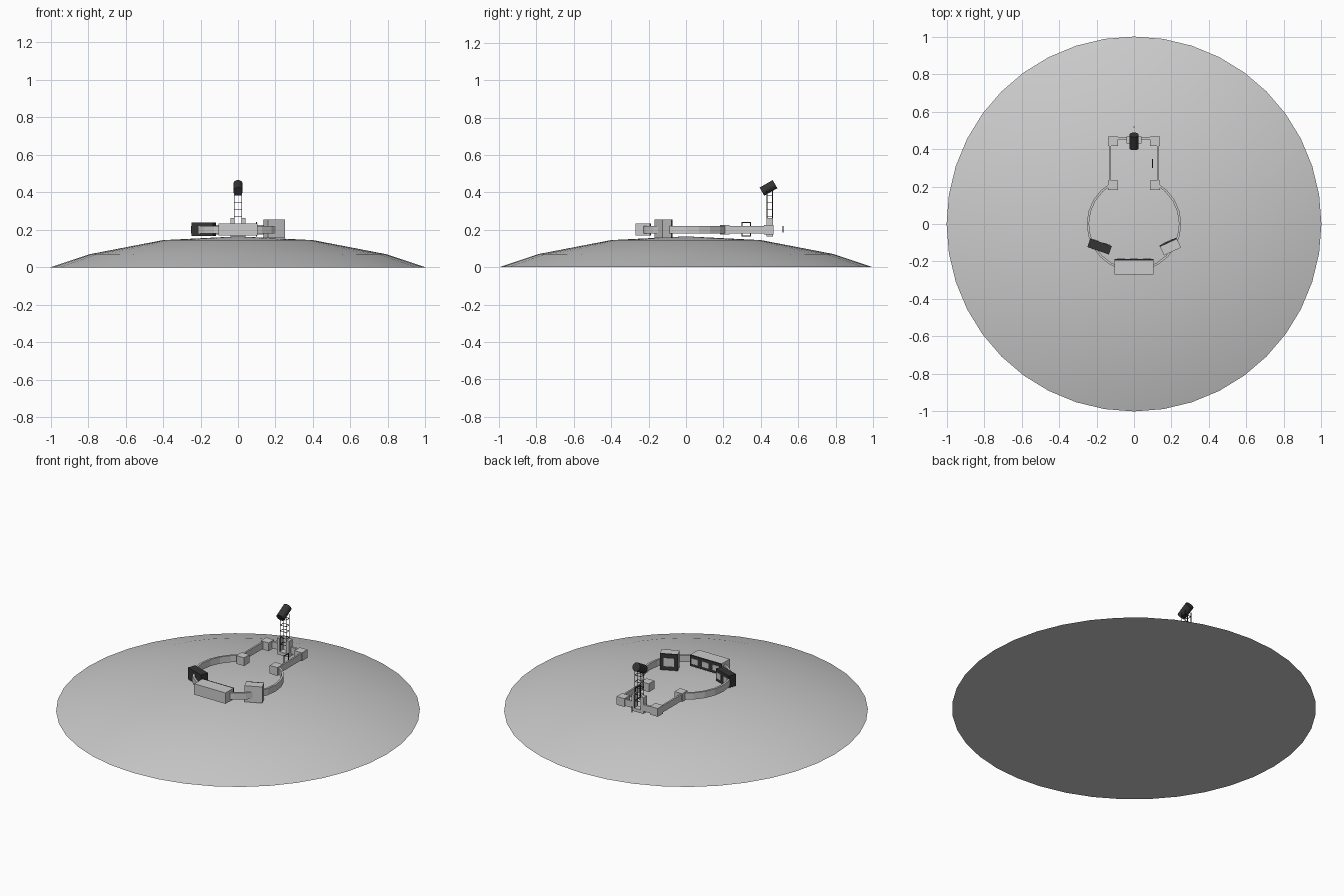
import bpy, bmesh, math
from mathutils import Vector, Matrix

cube = bpy.data.objects.get("Cube")
if cube:
    bpy.data.objects.remove(cube, do_unlink=True)


def material(name, rgb):
    m = bpy.data.materials.new(name)
    m.use_nodes = True
    m.diffuse_color = (*rgb, 1)
    m.node_tree.nodes["Principled BSDF"].inputs["Base Color"].default_value = (*rgb, 1)
    return m


GREY = material("light grey", (0.6, 0.6, 0.6))
DARK = material("charcoal", (0.035, 0.035, 0.035))
PURPLE = material("dark purple", (0.08, 0.03, 0.1))


def finish(name, bm, mat, smooth=False):
    bmesh.ops.recalc_face_normals(bm, faces=bm.faces)
    mesh = bpy.data.meshes.new(name)
    bm.to_mesh(mesh)
    bm.free()
    mesh.materials.append(mat)
    ob = bpy.data.objects.new(name, mesh)
    bpy.context.collection.objects.link(ob)
    if smooth:
        bpy.ops.object.select_all(action='DESELECT')
        ob.select_set(True)
        bpy.context.view_layer.objects.active = ob
        bpy.ops.object.shade_smooth_by_angle(angle=math.radians(40))
    return ob


def box(name, centre, size, mat=GREY, turn=0, offset=(0, 0, 0)):
    """Box placed at an offset in a frame turned about z at centre."""
    bm = bmesh.new()
    frame = Matrix.Translation(centre) @ Matrix.Rotation(math.radians(turn), 4, 'Z')
    bmesh.ops.create_cube(bm, size=1, matrix=frame @ Matrix.Translation(offset) @ Matrix.Diagonal((*size, 1)))
    return finish(name, bm, mat)


def rod(name, a, b, radius, mat=DARK, sides=6, smooth=False):
    a, b = Vector(a), Vector(b)
    rot = (b - a).to_track_quat('Z', 'Y').to_matrix().to_4x4()
    bm = bmesh.new()
    bmesh.ops.create_cone(bm, cap_ends=True, segments=sides, radius1=radius, radius2=radius,
                          depth=(b - a).length, matrix=Matrix.Translation((a + b) / 2) @ rot)
    return finish(name, bm, mat, smooth)


def building(name, centre, size, turn, windows, body=GREY):
    """Block with a dark inner face carrying pale windows."""
    w, d, h = size
    box(name, centre, size, body, turn)
    box(name + "_inner_panel", centre, (w, 0.008, h), DARK, turn, (0, d / 2 + 0.004, 0))
    step = w / windows
    for i in range(windows):
        x = (i + 0.5) * step - w / 2
        box(name + "_window", centre, (step * 0.6, 0.004, h * 0.5), GREY, turn, (x, d / 2 + 0.009, 0))


# Shallow domed ground with a flat underside
SIDES = 40
bm = bmesh.new()
rings = []
for r, z in ((1, 0), (0.79, 0.07), (0.4, 0.145)):
    rings.append([bm.verts.new((r * math.cos(2 * math.pi * i / SIDES),
                                r * math.sin(2 * math.pi * i / SIDES), z)) for i in range(SIDES)])
peak = bm.verts.new((0, 0, 0.165))
bm.faces.new(rings[0])
for i in range(SIDES):
    j = (i + 1) % SIDES
    for low, high in zip(rings, rings[1:]):
        bm.faces.new((low[i], low[j], high[j], high[i]))
    bm.faces.new((rings[-1][i], rings[-1][j], peak))
finish("domed_ground", bm, GREY, True)

# Round wall, open at the back where the corridor joins
bm = bmesh.new()
sections = []
STEPS = 20
for i in range(STEPS + 1):
    a = math.radians(119 + 302 * i / STEPS)
    sections.append([bm.verts.new((r * math.cos(a), r * math.sin(a), z))
                     for r, z in ((0.24, 0.18), (0.252, 0.18), (0.252, 0.22), (0.24, 0.22))])
for s, t in zip(sections, sections[1:]):
    for k in range(4):
        bm.faces.new((s[k], s[(k + 1) % 4], t[(k + 1) % 4], t[k]))
bm.faces.new(sections[0])
bm.faces.new(sections[-1])
finish("round_wall", bm, GREY)

# Corridor walls, corner posts and mast pillars
for s, side in ((1, "left"), (-1, "right")):
    box(side + "_corridor_wall", (s * 0.129, 0.325, 0.2), (0.01, 0.22, 0.04))
    box(side + "_inner_post", (s * 0.112, 0.207, 0.2), (0.052, 0.052, 0.05))
    box(side + "_outer_post", (s * 0.112, 0.442, 0.2), (0.052, 0.052, 0.05))
    box(side + "_back_wall", (s * 0.06, 0.457, 0.2), (0.06, 0.012, 0.04))
    box(side + "_mast_pillar", (s * 0.031, 0.448, 0.214), (0.018, 0.036, 0.098))
box("mast_sill", (0, 0.448, 0.175), (0.05, 0.036, 0.02))

# Lattice mast
corners = [(-0.02, 0.433), (0.02, 0.433), (0.02, 0.463), (-0.02, 0.463)]
for i, (x, y) in enumerate(corners):
    rod("mast_leg", (x, y, 0.17), (x, y, 0.41), 0.002)
    nx, ny = corners[(i + 1) % 4]
    for z in (0.23, 0.27, 0.31, 0.345, 0.385):
        rod("mast_rung", (x, y, z), (nx, ny, z), 0.0018)

# Tilted lamp
rod("lamp_housing", (0, 0.406, 0.404), (0, 0.476, 0.444), 0.025, DARK, 20, True)

# Buildings set around the round wall
building("front_building", (0, -0.233, 0.202), (0.21, 0.074, 0.066), 0, 3)
building("right_building", (-0.185, -0.124, 0.203), (0.122, 0.04, 0.072), -19, 2, DARK)
building("left_building", (0.195, -0.124, 0.206), (0.1, 0.05, 0.098), 25, 1)

# Open upright frame in the corridor
for s in (1, -1):
    box("frame_upright", (0.098, 0.322 + s * 0.022, 0.203), (0.005, 0.005, 0.076), DARK)
    box("frame_rail", (0.098, 0.322, 0.203 + s * 0.036), (0.005, 0.046, 0.005), DARK)

# Small marker behind the mast
rod("marker", (0, 0.518, 0.185), (0, 0.518, 0.22), 0.003, PURPLE)
